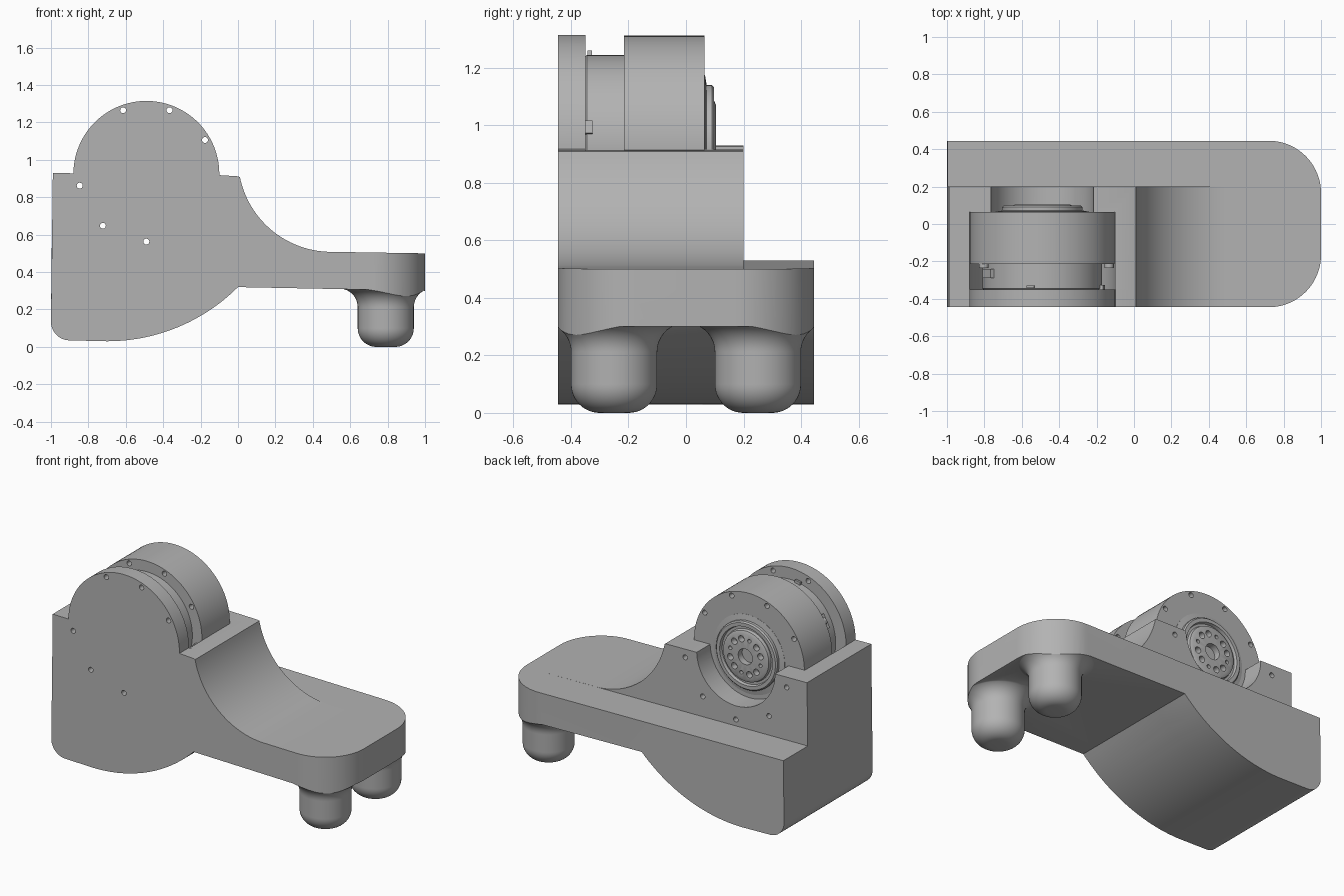
import bpy, bmesh
from math import sin, cos, pi, radians, sqrt
from mathutils import Matrix, Vector

if "Cube" in bpy.data.objects:
    bpy.data.objects.remove(bpy.data.objects["Cube"])

CX, CZ = -0.49, 0.925          # motor axis
HALF = 0.445                   # half width of the base
WALL = 0.2                     # back face of the raised housing
PLATE = -0.35                  # inner face of the front plate
BOLT_R = 0.362                 # bolt circle

grey = bpy.data.materials.new("plain grey")
grey.use_nodes = True
colour = (0.45, 0.45, 0.45, 1)
grey.diffuse_color = colour
grey.node_tree.nodes["Principled BSDF"].inputs["Base Color"].default_value = colour


def finish(bm, name):
    bmesh.ops.recalc_face_normals(bm, faces=bm.faces)
    mesh = bpy.data.meshes.new(name)
    bm.to_mesh(mesh)
    bm.free()
    mesh.materials.append(grey)
    ob = bpy.data.objects.new(name, mesh)
    bpy.context.collection.objects.link(ob)
    return ob


def prism(name, points, start, end, axis="Y"):
    """Extrude a closed 2D outline along Y (x, z points) or Z (x, y points)."""
    bm = bmesh.new()
    put = (lambda a, b: (a, start, b)) if axis == "Y" else (lambda a, b: (a, b, start))
    face = bm.faces.new([bm.verts.new(put(*p)) for p in points])
    new = bmesh.ops.extrude_face_region(bm, geom=[face])["geom"]
    shift = Vector((0, end - start, 0) if axis == "Y" else (0, 0, end - start))
    bmesh.ops.translate(bm, vec=shift, verts=[v for v in new if isinstance(v, bmesh.types.BMVert)])
    return finish(bm, name)


def lathe(name, profile, centre, axis="Y", steps=96):
    """Turn a (radius, height) profile around an axis through centre."""
    bm = bmesh.new()
    verts = [bm.verts.new((r, h, 0) if axis == "Y" else (r, 0, h)) for r, h in profile]
    edges = [bm.edges.new(pair) for pair in zip(verts, verts[1:])]
    bmesh.ops.spin(bm, geom=verts + edges, cent=(0, 0, 0), steps=steps, angle=2 * pi,
                   axis=(0, 1, 0) if axis == "Y" else (0, 0, 1))
    bmesh.ops.remove_doubles(bm, verts=bm.verts, dist=1e-5)
    bmesh.ops.translate(bm, vec=centre, verts=bm.verts)
    return finish(bm, name)


def cylinder(name, radius, y0, y1, x=CX, z=CZ, steps=96):
    return lathe(name, [(0, y0), (radius, y0), (radius, y1), (0, y1)], (x, 0, z), steps=steps)


def arc(cx, cy, r, a0, a1, n=16):
    angles = [radians(a0 + (a1 - a0) * i / n) for i in range(n + 1)]
    return [(cx + r * cos(a), cy + r * sin(a)) for a in angles]


def on_circle(angle, r=BOLT_R):
    return CX + r * cos(radians(angle)), CZ + r * sin(radians(angle))


def combine(ob, others, operation):
    for other in others:
        mod = ob.modifiers.new("cut", "BOOLEAN")
        mod.object, mod.operation, mod.solver = other, operation, "EXACT"
        bpy.context.view_layer.objects.active = ob
        bpy.ops.object.modifier_apply(modifier=mod.name)
        bpy.data.objects.remove(other)


def smooth(ob, angle=30):
    bpy.ops.object.select_all(action="DESELECT")
    ob.select_set(True)
    bpy.context.view_layer.objects.active = ob
    bpy.ops.object.shade_smooth_by_angle(angle=radians(angle))


# Side outlines: shared belly, then three different tops
belly_r = 0.99
belly = [(-0.7 + belly_r * sin(t), 0.03 + belly_r * (1 - cos(t)))
         for t in [0.785 * i / 24 for i in range(25)]]
bottom = arc(-0.9, 0.135, 0.1, 180, 270) + belly + [(1, 0.3)]
scoop = arc(0.5, 1.008, 0.5, 268, 191.5, 32)
low_top = [(1, 0.5), (-0.996, 0.53)]
housing_top = [(1, 0.5)] + scoop + [(0, 0.912)]
crown = arc(CX, CZ, 0.39, -1, 181, 64)

# Body: low back ledge, raised housing and round-topped front plate
body = prism("body", bottom + low_top, WALL, HALF)
housing = prism("housing", bottom + housing_top + [(-0.99, 0.93)], PLATE, WALL)
plate = prism("plate", bottom + housing_top + crown + [(-0.88, 0.928), (-0.99, 0.93)], -HALF, PLATE)
combine(body, [housing, plate], "UNION")

# Feet with domed ends and flared roots
foot_profile = [(0, 0)] + arc(0.05, 0.1, 0.1, -90, 0, 12)
foot_profile += arc(0.25, 0.212, 0.1, 180, 90, 12) + [(0.25, 0.38), (0, 0.38)]
feet = [lathe("foot", foot_profile, (0.79, side * 0.25, 0), "Z", 64) for side in (-1, 1)]
combine(body, feet, "UNION")

# Rounded end of the base
corner = 0.28
plan = [(-1.2, -HALF)] + arc(1 - corner, corner - HALF, corner, -90, 0, 24)
plan += arc(1 - corner, HALF - corner, corner, 0, 90, 24) + [(-1.2, HALF)]
combine(body, [prism("plan", plan, -0.5, 2, "Z")], "INTERSECT")

# Motor pocket, back cradle and bolt holes
combine(body, [cylinder("pocket", 0.39, PLATE, 0.065),
               cylinder("cradle", 0.275, 0, 0.3)], "DIFFERENCE")
bolts = [30 + 40 * i for i in range(9)]
blind = (150, 310, 350)


def bolt_cutters():
    return [cylinder("hole", 0.016, -0.3 if a in blind else -0.6, 0.3, *on_circle(a), steps=16)
            for a in bolts]


combine(body, bolt_cutters(), "DIFFERENCE")
smooth(body)

# Motor: narrow neck, main drum and stepped output flange
drum = lathe("motor_drum", [(0, PLATE), (0.315, PLATE), (0.32, PLATE + 0.005), (0.32, -0.215),
                            (0.387, -0.215), (0.387, 0.065), (0.26, 0.065), (0, 0.065)],
             (CX, 0, CZ))
combine(drum, bolt_cutters(), "DIFFERENCE")
smooth(drum)

flange = lathe("output_flange", [(0, 0.03), (0.25, 0.03), (0.25, 0.066), (0.215, 0.072), (0.215, 0.09),
                                 (0.207, 0.098), (0.185, 0.098), (0.18, 0.08), (0.165, 0.08),
                                 (0.16, 0.098), (0.145, 0.105), (0, 0.105)], (CX, 0, CZ))
bores = [cylinder("bore", 0.05, 0.045, 0.2, steps=32)]
for i in range(12):
    size = 0.012 if i % 3 == 0 else 0.02
    bores.append(cylinder("bore", size, 0.06, 0.2, *on_circle(30 * i + 15, 0.11), steps=16))
combine(flange, bores, "DIFFERENCE")
smooth(flange)

# Screw heads on the drum where the front plate has no hole
for a in blind:
    smooth(cylinder("screw_head", 0.025, -0.235, -0.214, *on_circle(a), steps=24))

# Small cable sockets around the neck: angle, y, length along y, width
for a, y, length, width in ((152, -0.265, 0.05, 0.09), (12, -0.338, 0.024, 0.045),
                            (101, -0.335, 0.015, 0.04)):
    bm = bmesh.new()
    bmesh.ops.create_cube(bm, size=1)
    x, z = on_circle(a, 0.322)
    bm.transform(Matrix.Translation((x, y, z)) @ Matrix.Rotation(-radians(a), 4, "Y")
                 @ Matrix.Diagonal((0.03, length, width, 1)))
    finish(bm, "cable_socket")
